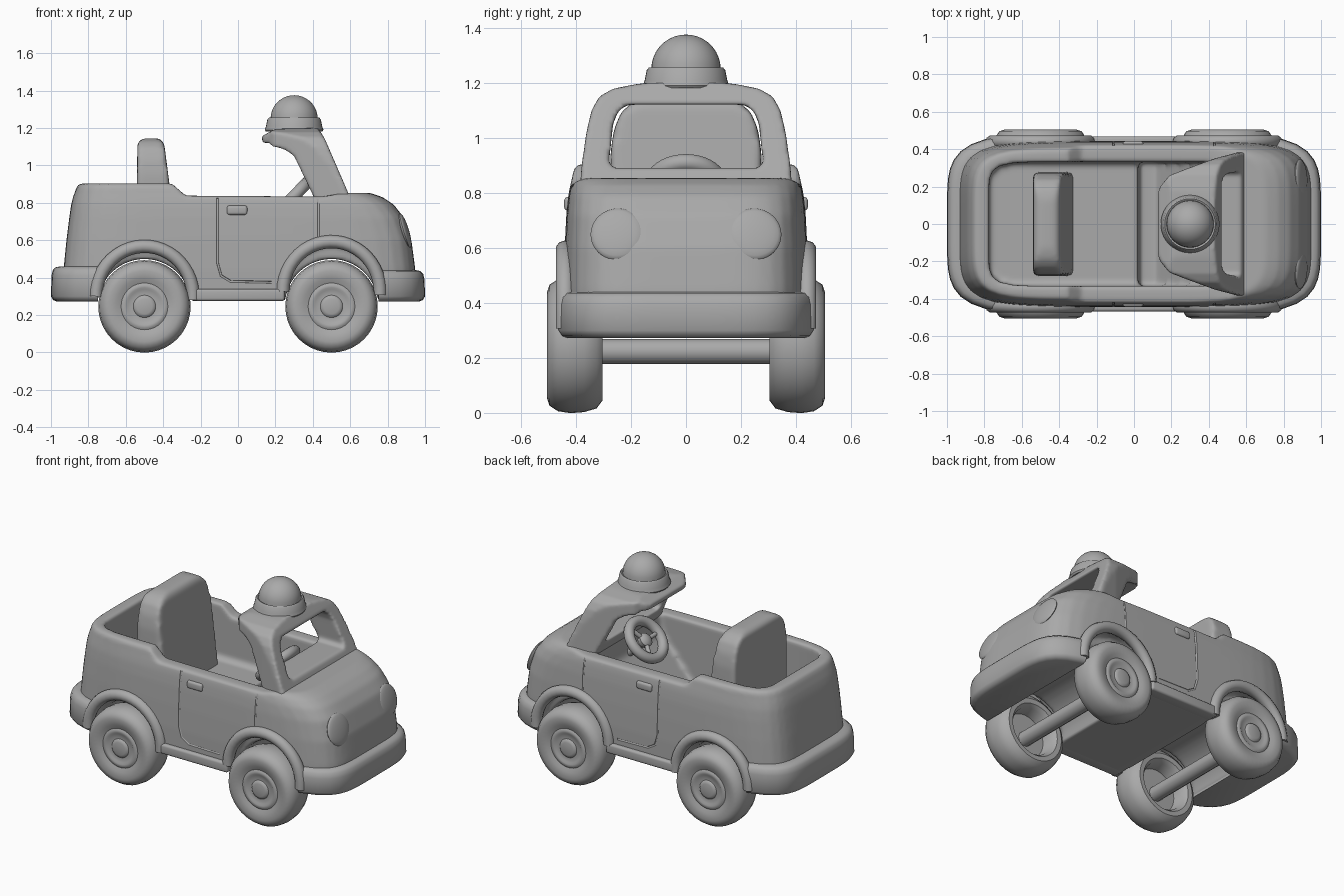
import bpy, bmesh, math
from mathutils import Matrix, Vector

if "Cube" in bpy.data.objects:
    bpy.data.objects.remove(bpy.data.objects["Cube"])

grey = bpy.data.materials.new("plain_grey")
grey.use_nodes = True
COLOUR = (0.4, 0.4, 0.4, 1)
grey.diffuse_color = COLOUR
grey.node_tree.nodes["Principled BSDF"].inputs["Base Color"].default_value = COLOUR


def finish(name, bm):
    bmesh.ops.recalc_face_normals(bm, faces=bm.faces)
    mesh = bpy.data.meshes.new(name)
    bm.to_mesh(mesh)
    bm.free()
    mesh.materials.append(grey)
    ob = bpy.data.objects.new(name, mesh)
    bpy.context.collection.objects.link(ob)
    return ob


def activate(ob):
    bpy.ops.object.select_all(action='DESELECT')
    ob.select_set(True)
    bpy.context.view_layer.objects.active = ob


def smooth(ob, angle=40):
    activate(ob)
    bpy.ops.object.shade_smooth_by_angle(angle=math.radians(angle))
    return ob


def modify(ob, kind, **settings):
    activate(ob)
    mod = ob.modifiers.new(kind, kind)
    for key, value in settings.items():
        setattr(mod, key, value)
    bpy.ops.object.modifier_apply(modifier=mod.name)


def combine(ob, other, operation='DIFFERENCE'):
    modify(ob, 'BOOLEAN', object=other, operation=operation, solver='EXACT')
    bpy.data.objects.remove(other)


def soften(ob, voxel, repeats):
    modify(ob, 'REMESH', mode='VOXEL', voxel_size=voxel)
    modify(ob, 'SMOOTH', factor=0.5, iterations=repeats)
    return smooth(ob, 60)


def stack(name, rings):
    """Skin a list of closed rings and cap both ends."""
    bm = bmesh.new()
    loops = [[bm.verts.new(p) for p in ring] for ring in rings]
    n = len(loops[0])
    for low, high in zip(loops, loops[1:]):
        for i in range(n):
            j = (i + 1) % n
            bm.faces.new((low[i], low[j], high[j], high[i]))
    bm.faces.new(loops[0])
    bm.faces.new(loops[-1])
    return finish(name, bm)


def prism(name, points, axis, lo, hi):
    place = {'x': lambda a, b, t: (t, a, b), 'y': lambda a, b, t: (a, t, b),
             'z': lambda a, b, t: (a, b, t)}[axis]
    return stack(name, [[place(a, b, t) for a, b in points] for t in (lo, hi)])


def mirrored(half):
    return half + [(-a, b) for a, b in reversed(half)]


def box(name, x, y, z, bevel=0):
    ob = prism(name, [(x[0], z[0]), (x[1], z[0]), (x[1], z[1]), (x[0], z[1])], 'y', *y)
    if bevel:
        modify(ob, 'BEVEL', width=bevel, segments=4)
        smooth(ob)
    return ob


def oval(z, back, front, half, power=5.5, n=80):
    """Rounded rectangle outline at one height."""
    ring = []
    for i in range(n):
        c, s = math.cos(math.tau * i / n), math.sin(math.tau * i / n)
        r = (abs(c) ** power + abs(s) ** power) ** (-1 / power)
        ring.append(((back + front) / 2 + (front - back) / 2 * r * c, half * r * s, z))
    return ring


def disc(x, z, r, n=40):
    return [(x + r * math.cos(a * math.tau / n), z + r * math.sin(a * math.tau / n))
            for a in range(n)]


def lathe(name, profile, matrix, n=40):
    """Turn (radius, height) points round z, then place the result."""
    bm = bmesh.new()
    verts = [bm.verts.new((r, 0, h)) for r, h in profile]
    edges = [bm.edges.new(pair) for pair in zip(verts, verts[1:])]
    bmesh.ops.spin(bm, geom=verts + edges, cent=(0, 0, 0), axis=(0, 0, 1),
                   angle=math.tau, steps=n, use_duplicate=False)
    bmesh.ops.remove_doubles(bm, verts=bm.verts, dist=0.0005)
    bm.transform(matrix)
    return smooth(finish(name, bm))


def tube(name, points, radius):
    curve = bpy.data.curves.new(name, 'CURVE')
    curve.dimensions = '3D'
    curve.bevel_depth, curve.bevel_resolution = radius, 3
    curve.use_fill_caps = True
    spline = curve.splines.new('POLY')
    spline.points.add(len(points) - 1)
    for p, co in zip(spline.points, points):
        p.co = (*co, 1)
    curve.materials.append(grey)
    ob = bpy.data.objects.new(name, curve)
    bpy.context.collection.objects.link(ob)
    activate(ob)
    bpy.ops.object.convert(target='MESH')
    return smooth(bpy.context.object)


# Body shell: height, back, front, half width
levels = [(0.275, -0.94, 0.95, 0.443), (0.45, -0.932, 0.947, 0.445), (0.6, -0.917, 0.927, 0.441),
          (0.72, -0.902, 0.887, 0.435), (0.79, -0.892, 0.833, 0.428), (0.83, -0.882, 0.773, 0.42),
          (0.855, -0.873, 0.7, 0.414), (0.885, -0.863, 0.6, 0.408), (0.903, -0.848, 0.55, 0.395)]


def side_y(z):
    for low, high in zip(levels, levels[1:]):
        if low[0] <= z <= high[0]:
            f = (z - low[0]) / (high[0] - low[0])
            return low[3] + f * (high[3] - low[3])


body = stack("body", [oval(*level) for level in levels])
combine(body, prism("door_top_cut", [(-0.38, 1), (-0.36, 0.908), (-0.28, 0.838), (0.45, 0.833),
                                     (0.57, 0.853), (1.1, 0.853), (1.1, 1)], 'y', -1, 1))
cabin = prism("cabin_cut", [(-0.8, 1), (-0.8, 0.55), (0.02, 0.55), (0.03, 0.36),
                            (0.12, 0.36), (0.4, 0.7), (0.44, 1)], 'y', -0.4, 0.4)
plan = stack("cabin_plan", [oval(z, -0.775, 0.8, 0.332, 10) for z in (0.3, 1.1)])
combine(cabin, plan, 'INTERSECT')
combine(body, cabin)
arches = {"rear": (-0.5, 0.3), "front": (0.5, 0.325)}
for x, z in arches.values():
    # Low axle tunnel, then a taller well outside the cabin
    combine(body, prism("tunnel_cut", disc(x, 0.25, 0.25), 'y', -1, 1))
    for span in ((-1, -0.345), (0.345, 1)):
        combine(body, prism("well_cut", disc(x, z, 0.25), 'y', *span))
soften(body, 0.014, 4)

# Door seams cut as fine grooves
seam = [(-0.11, z) for z in (0.825, 0.79, 0.72, 0.6, 0.48)]
seam += [(-0.09, 0.41), (-0.04, 0.38), (0.18, 0.375)]
pillar = [(0.43, z) for z in (0.825, 0.79, 0.72, 0.61)]
for side in (-1, 1):
    for path in (seam, pillar):
        combine(body, tube("seam_cut", [(x, side * side_y(z), z) for x, z in path], 0.006))
smooth(body, 60)

# Wrap-round bumpers
for name, keep, top in (("rear_bumper", (-1.1, -0.72), 0.46), ("front_bumper", (0.75, 1.1), 0.44)):
    rings = [(0.272, 0.03), (0.28, 0.012), (0.3, 0.0), (top - 0.05, 0.003),
             (top - 0.02, 0.01), (top - 0.005, 0.025), (top, 0.05)]
    bumper = stack(name, [oval(z, d - 1, 1 - d, 0.49 - d, 5) for z, d in rings])
    combine(bumper, box("bumper_keep", keep, (-1, 1), (0, 1)), 'INTERSECT')
    for x, z in arches.values():
        combine(bumper, prism("bumper_well_cut", disc(x, z, 0.25), 'y', -1, 1))
    smooth(bumper)

# Wheels, arch flares and axles
tyre = [(0, 0.5), (0.04, 0.5), (0.055, 0.495), (0.06, 0.488), (0.09, 0.488), (0.1, 0.495),
        (0.115, 0.494), (0.125, 0.488), (0.15, 0.498), (0.19, 0.506), (0.22, 0.496),
        (0.24, 0.465), (0.247, 0.42), (0.243, 0.37), (0.23, 0.325), (0.2, 0.303),
        (0.17, 0.305), (0.15, 0.33), (0.14, 0.4), (0, 0.4)]
for place, (x, z) in arches.items():
    for side, label in ((-1, "right"), (1, "left")):
        turn = Matrix.Rotation(-side * math.pi / 2, 4, 'X')
        lathe(f"{place}_{label}_wheel", tyre, Matrix.Translation((x, 0, 0.246)) @ turn)
        arc = [math.radians(a) for a in range(-4, 185, 8)]
        tube(f"{place}_{label}_flare", [(x + 0.26 * math.cos(a), side * 0.44,
                                         z + 0.267 * math.sin(a)) for a in arc], 0.035)
    tube(f"{place}_axle", [(x, -0.42, 0.223), (x, 0.42, 0.223)], 0.047)

# Sills and door handles
for side, label in ((-1, "right"), (1, "left")):
    span = sorted((side * 0.38, side * 0.468))
    box(f"{label}_sill", (-0.25, 0.25), span, (0.275, 0.34), 0.015)
    span = sorted((side * 0.41, side * 0.443))
    box(f"{label}_door_handle", (-0.06, 0.05), span, (0.735, 0.785), 0.014)

# Windscreen frame with a backward visor
frame = prism("windscreen_frame", [(0.425, 0.79), (0.3, 1.05), (0.25, 1.085), (0.135, 1.112),
                                   (0.125, 1.155), (0.2, 1.195), (0.43, 1.2), (0.465, 1.14),
                                   (0.595, 0.84), (0.6, 0.79)], 'y', -0.5, 0.5)
combine(frame, prism("frame_outline", mirrored([(0.395, 0.7), (0.38, 0.9), (0.362, 1.02),
                     (0.343, 1.1), (0.315, 1.15), (0.265, 1.178), (0.18, 1.195),
                     (0.1, 1.203)]), 'x', 0, 1), 'INTERSECT')
plan = mirrored([(0.13, 0.115), (0.2, 0.14), (0.26, 0.19), (0.295, 0.28), (0.35, 0.43),
                 (0.4, 0.62)])
combine(frame, prism("visor_outline", [(b, a) for a, b in plan], 'z', 0.5, 1.5), 'INTERSECT')
combine(frame, prism("window_cut", mirrored([(0.265, 0.89), (0.28, 0.91), (0.265, 1.05),
                     (0.245, 1.1), (0.21, 1.12)]), 'x', 0, 1))
soften(frame, 0.011, 5)

# Domed lamp on the roof
dome = [(0.126 * math.cos(math.radians(a)), 1.25 + 0.125 * math.sin(math.radians(a)))
        for a in range(0, 91, 10)]
lathe("roof_dome", [(0, 1.18), (0.15, 1.18), (0.157, 1.19), (0.15, 1.21), (0.143, 1.245),
                    (0.135, 1.255)] + dome, Matrix.Translation((0.3, 0, 0)))

# Seat back with rounded shoulders
seat = prism("seat_back", [(-0.54, 0.5), (-0.32, 0.5), (-0.36, 0.85), (-0.395, 1.12),
                           (-0.42, 1.145), (-0.51, 1.145), (-0.538, 1.12), (-0.54, 0.9)],
             'y', -0.5, 0.5)
combine(seat, prism("shoulder_outline", mirrored([(0.278, 0.5), (0.274, 0.95), (0.262, 1.03),
                    (0.235, 1.095), (0.19, 1.13), (0.13, 1.146)]), 'x', -1, 0), 'INTERSECT')
soften(seat, 0.014, 10)

# Steering wheel, spokes and column
aim = Vector((-0.72, 0, 0.69)).to_track_quat('Z', 'Y').to_matrix().to_4x4()
hub = Matrix.Translation((0.285, 0, 0.82)) @ aim
ring = disc(0.124, 0, 0.032, 12)
lathe("steering_wheel", ring + ring[:1], hub)
lathe("steering_hub", [(0, -0.03), (0.04, -0.03), (0.045, 0), (0.03, 0.015), (0, 0.02)], hub, 24)
for i in range(3):
    tip = hub @ (Matrix.Rotation(math.tau * i / 3, 4, 'Z') @ Vector((0.12, 0, 0)))
    tube(f"steering_spoke_{i + 1}", [hub @ Vector((0, 0, -0.01)), tip], 0.014)
tube("steering_column", [hub @ Vector((0, 0, -0.01)), hub @ Vector((0, 0, -0.2))], 0.025)

# Headlamps as shallow domes leaning with the nose
lens = [(0.097 * math.cos(math.radians(a)), 0.02 * math.sin(math.radians(a)))
        for a in range(-90, 91, 15)]
for side, label in ((-1, "right"), (1, "left")):
    facing = Vector((1, side * 0.08, 0.3)).to_track_quat('Z', 'Y').to_matrix().to_4x4()
    lathe(f"{label}_headlamp", lens, Matrix.Translation((0.893, side * 0.25, 0.65)) @ facing)
